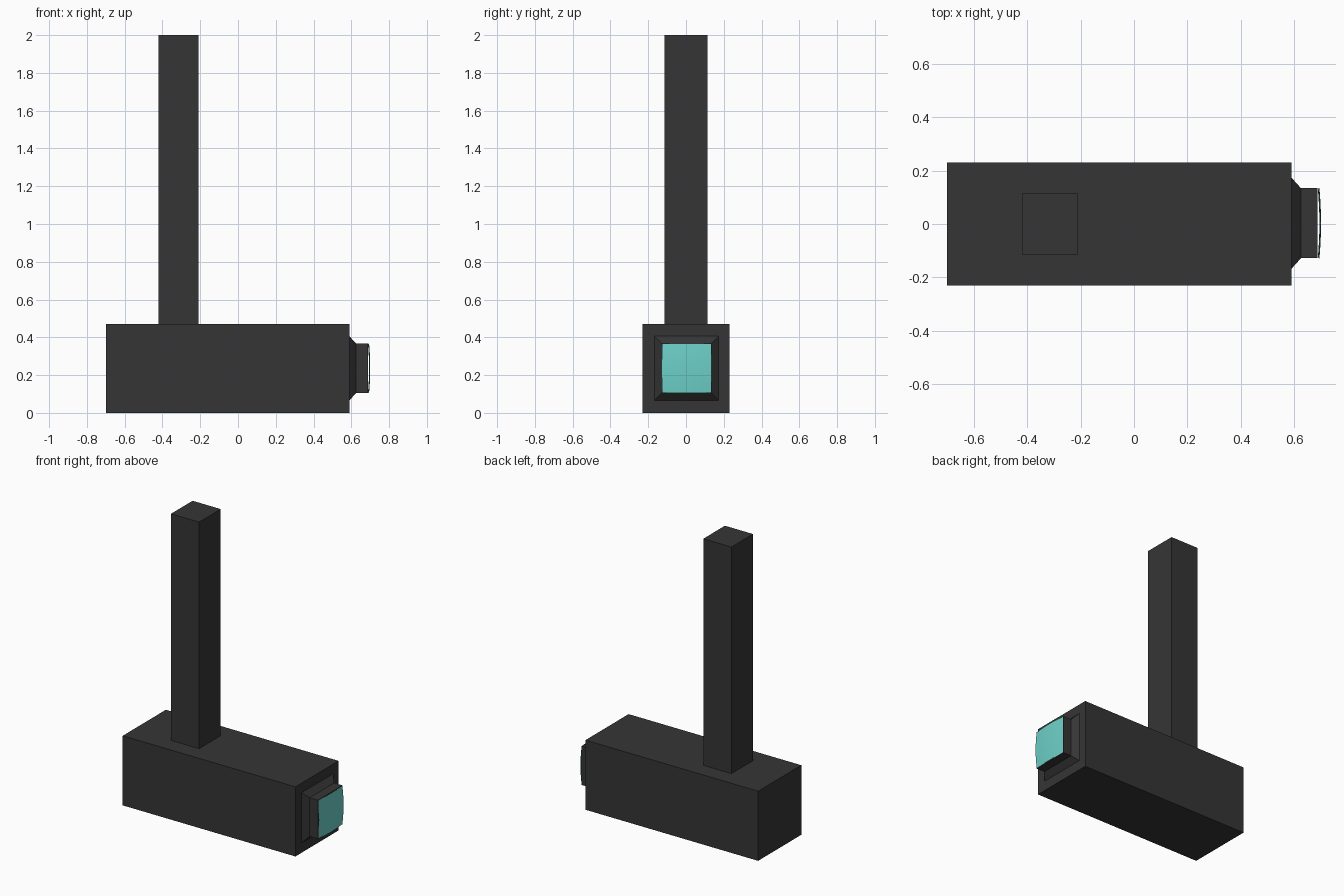
import bpy, bmesh

if "Cube" in bpy.data.objects:
    bpy.data.objects.remove(bpy.data.objects["Cube"])


def material(name, rgb):
    m = bpy.data.materials.new(name)
    m.diffuse_color = (*rgb, 1)
    m.use_nodes = True
    m.node_tree.nodes["Principled BSDF"].inputs["Base Color"].default_value = m.diffuse_color
    return m


charcoal = material("charcoal", (0.036, 0.036, 0.036))
teal = material("teal glass", (0.155, 0.63, 0.58))


def finish(name, bm, mat):
    bmesh.ops.recalc_face_normals(bm, faces=bm.faces)
    mesh = bpy.data.meshes.new(name)
    bm.to_mesh(mesh)
    bm.free()
    mesh.materials.append(mat)
    ob = bpy.data.objects.new(name, mesh)
    bpy.context.collection.objects.link(ob)
    return ob


def box(name, lo, hi, mat):
    bm = bmesh.new()
    bmesh.ops.create_cube(bm, size=1)
    for v in bm.verts:
        v.co = [(a + b) / 2 + c * (b - a) for a, b, c in zip(lo, hi, v.co)]
    return finish(name, bm, mat)


# Main housing and mounting post
box("camera_body", (-0.70, -0.23, 0), (0.59, 0.23, 0.47), charcoal)
box("mounting_post", (-0.42, -0.115, 0.47), (-0.21, 0.115, 2.0), charcoal)

# Square lens housing: flared collar leading to a straight barrel
CY, CZ = 0.003, 0.236
bm = bmesh.new()
rings = []
for x, h in ((0.588, 0.172), (0.625, 0.131), (0.687, 0.131)):
    rings.append([bm.verts.new((x, CY + sy * h, CZ + sz * h))
                  for sy, sz in ((-1, -1), (1, -1), (1, 1), (-1, 1))])
for a, b in zip(rings, rings[1:]):
    for i in range(4):
        j = (i + 1) % 4
        bm.faces.new((a[i], a[j], b[j], b[i]))
bm.faces.new(rings[0])
bm.faces.new(rings[-1])
finish("lens_housing", bm, charcoal)

# Gently domed glass with bowed edges
bm = bmesh.new()
bmesh.ops.create_grid(bm, x_segments=8, y_segments=8, size=1)
for v in bm.verts:
    u, w = v.co.x, v.co.y
    v.co = (0.70 - 0.006 * (u * u + w * w),
            CY + 0.132 * u * (1 - 0.03 * w * w),
            CZ + 0.132 * w * (1 - 0.03 * u * u))
bmesh.ops.recalc_face_normals(bm, faces=bm.faces)
if sum(f.normal.x for f in bm.faces) < 0:
    bmesh.ops.reverse_faces(bm, faces=bm.faces)
mesh = bpy.data.meshes.new("lens_glass")
bm.to_mesh(mesh)
bm.free()
mesh.materials.append(teal)
for p in mesh.polygons:
    p.use_smooth = True
glass = bpy.data.objects.new("lens_glass", mesh)
bpy.context.collection.objects.link(glass)
